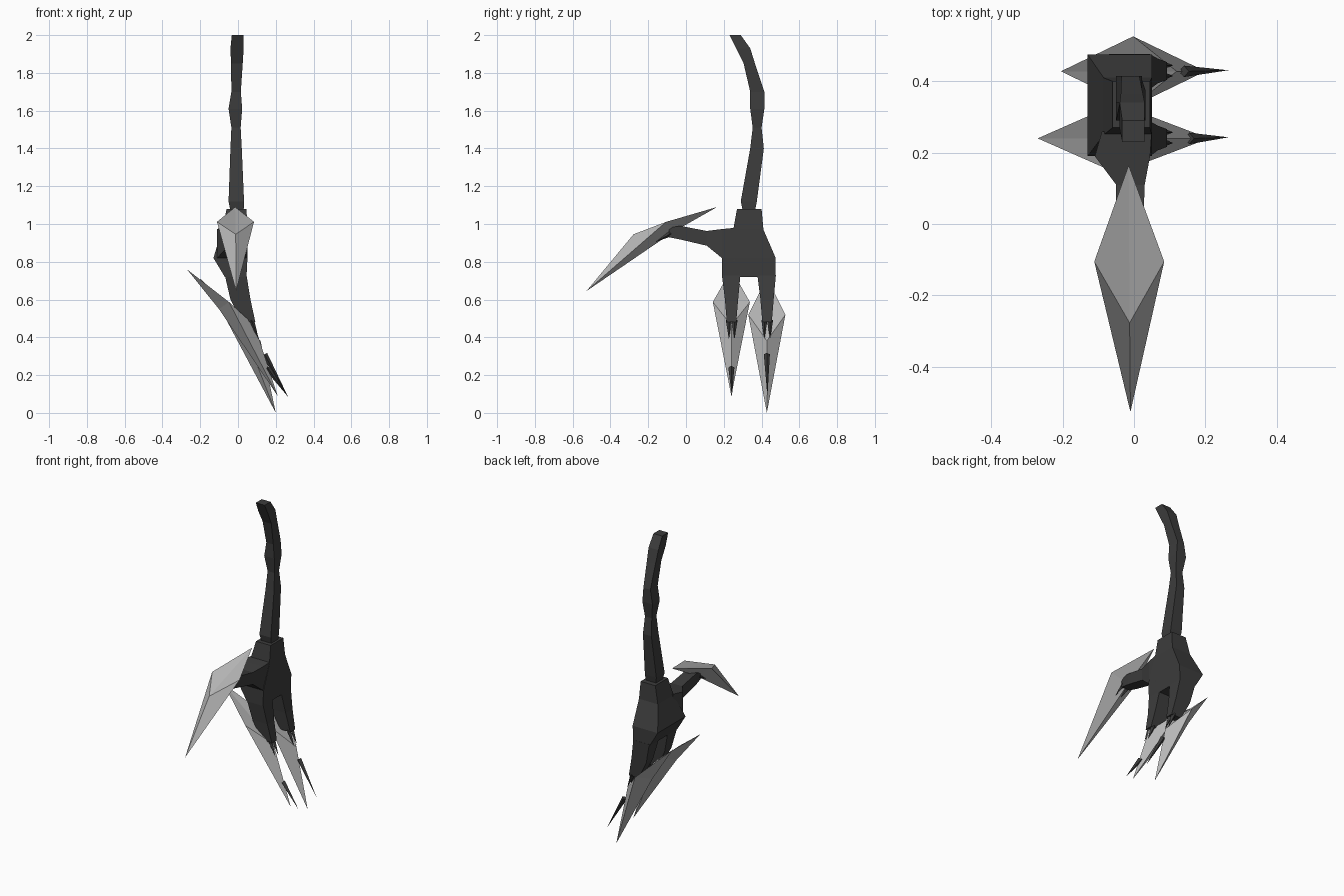
import bpy
import bmesh
from mathutils import Vector

cube = bpy.data.objects.get("Cube")
if cube:
    bpy.data.objects.remove(cube, do_unlink=True)


def make_material(name, value):
    mat = bpy.data.materials.new(name)
    mat.use_nodes = True
    colour = (value, value, value, 1)
    mat.diffuse_color = colour
    mat.node_tree.nodes["Principled BSDF"].inputs["Base Color"].default_value = colour
    return mat


DARK = make_material("charcoal", 0.045)
STEEL = make_material("pale_grey", 0.48)


def finish(name, bm, mat):
    bmesh.ops.recalc_face_normals(bm, faces=bm.faces)
    mesh = bpy.data.meshes.new(name)
    bm.to_mesh(mesh)
    bm.free()
    mesh.materials.append(mat)
    obj = bpy.data.objects.new(name, mesh)
    bpy.context.collection.objects.link(obj)
    return obj


def loft(name, rings, axis="z"):
    """Four-sided loft; a ring is (level, x low, x high, other low, other high)."""
    bm = bmesh.new()
    loops = []
    for level, x0, x1, t0, t1 in rings:
        corners = [(x0, t0), (x1, t0), (x1, t1), (x0, t1)]
        loops.append([bm.verts.new((x, t, level) if axis == "z" else (x, level, t))
                      for x, t in corners])
    for a, b in zip(loops, loops[1:]):
        for i in range(4):
            j = (i + 1) % 4
            bm.faces.new((a[i], a[j], b[j], b[i]))
    bm.faces.new(loops[0])
    bm.faces.new(loops[-1])
    return finish(name, bm, DARK)


def spike(name, start, tip, size):
    """Thin four-sided thorn between two points."""
    start, tip = Vector(start), Vector(tip)
    d = (tip - start).normalized()
    side = d.cross(Vector((0, 1, 0) if abs(d.y) < 0.7 else (1, 0, 0))).normalized()
    up = d.cross(side)
    bm = bmesh.new()
    base = [bm.verts.new(start + v * size) for v in (side, up, -side, -up)]
    end = bm.verts.new(tip)
    bm.faces.new(base)
    for i in range(4):
        bm.faces.new((base[i], base[(i + 1) % 4], end))
    return finish(name, bm, DARK)


def blade(name, heel, tip, across):
    """Faceted blade: flat diamond top, ridge towards the point, shallow belly."""
    heel, tip, across = Vector(heel), Vector(tip), Vector(across)
    d = (tip - heel).normalized()
    n = across.cross(d).normalized()
    bm = bmesh.new()
    a, b = bm.verts.new(heel), bm.verts.new(tip)
    left = bm.verts.new(heel + d * 0.27 + n * 0.08 + across * 0.098)
    right = bm.verts.new(heel + d * 0.27 + n * 0.08 - across * 0.098)
    ridge = bm.verts.new(heel + d * 0.45 + n * 0.118)
    belly = bm.verts.new(heel + d * 0.27 + n * 0.015)
    for side in (left, right):
        bm.faces.new((a, side, ridge))
        bm.faces.new((side, ridge, b))
        bm.faces.new((a, side, belly))
        bm.faces.new((side, belly, b))
    return finish(name, bm, STEEL)


# Jointed arm
loft("arm", [
    (2.00, -0.033, 0.03, 0.23, 0.29),
    (1.93, -0.04, 0.03, 0.265, 0.34),
    (1.85, -0.037, 0.025, 0.305, 0.365),
    (1.70, -0.035, 0.015, 0.34, 0.415),
    (1.61, -0.05, 0.022, 0.34, 0.415),
    (1.51, -0.035, 0.014, 0.353, 0.40),
    (1.40, -0.04, 0.02, 0.34, 0.412),
    (1.12, -0.05, 0.032, 0.29, 0.375),
    (1.07, -0.04, 0.03, 0.30, 0.365)])

# Palm
loft("palm", [
    (1.08, -0.06, 0.045, 0.27, 0.40),
    (0.97, -0.085, 0.05, 0.25, 0.41),
    (0.82, -0.13, 0.05, 0.19, 0.475),
    (0.72, -0.07, 0.045, 0.19, 0.475)])

# Thumb with its blade
loft("thumb", [
    (0.26, -0.09, 0.05, 0.80, 0.98),
    (0.19, -0.11, 0.045, 0.82, 0.973),
    (0.11, -0.05, 0.03, 0.885, 0.963),
    (-0.03, -0.05, 0.025, 0.918, 0.99),
    (-0.09, -0.04, 0.02, 0.93, 0.98)], axis="y")
for i, x in enumerate((-0.03, 0.01)):
    spike(f"thumb_thorn_{i}", (x, -0.08, 0.95), (x, -0.16, 0.905), 0.015)
blade("thumb_blade", (-0.015, 0.165, 1.09), (-0.01, -0.527, 0.645), (-1, 0, 0))

# Two fingers, each with prongs, a claw through the blade, and the blade
fingers = [
    ("front", 0.24, (-0.27, 0.76), (0.21, 0.09), (0.155, 0.24)),
    ("back", 0.428, (-0.205, 0.715), (0.20, 0.0), (0.14, 0.31)),
]
for label, y, heel, tip, claw in fingers:
    loft(f"{label}_finger", [
        (0.73, -0.07, 0.045, y - 0.05, y + 0.048),
        (0.60, -0.04, 0.066, y - 0.034, y + 0.036),
        (0.48, 0.02, 0.092, y - 0.024, y + 0.026)])
    for i, off in enumerate((-0.013, 0.017)):
        spike(f"{label}_prong_{i}", (0.07, y + off, 0.49),
              (0.11, y + off, 0.39), 0.016)
    spike(f"{label}_claw", (claw[0], y, claw[1]), (0.265, y + 0.003, 0.085), 0.016)
    blade(f"{label}_blade", (heel[0], y, heel[1]), (tip[0], y, tip[1]), (0, -1, 0))
